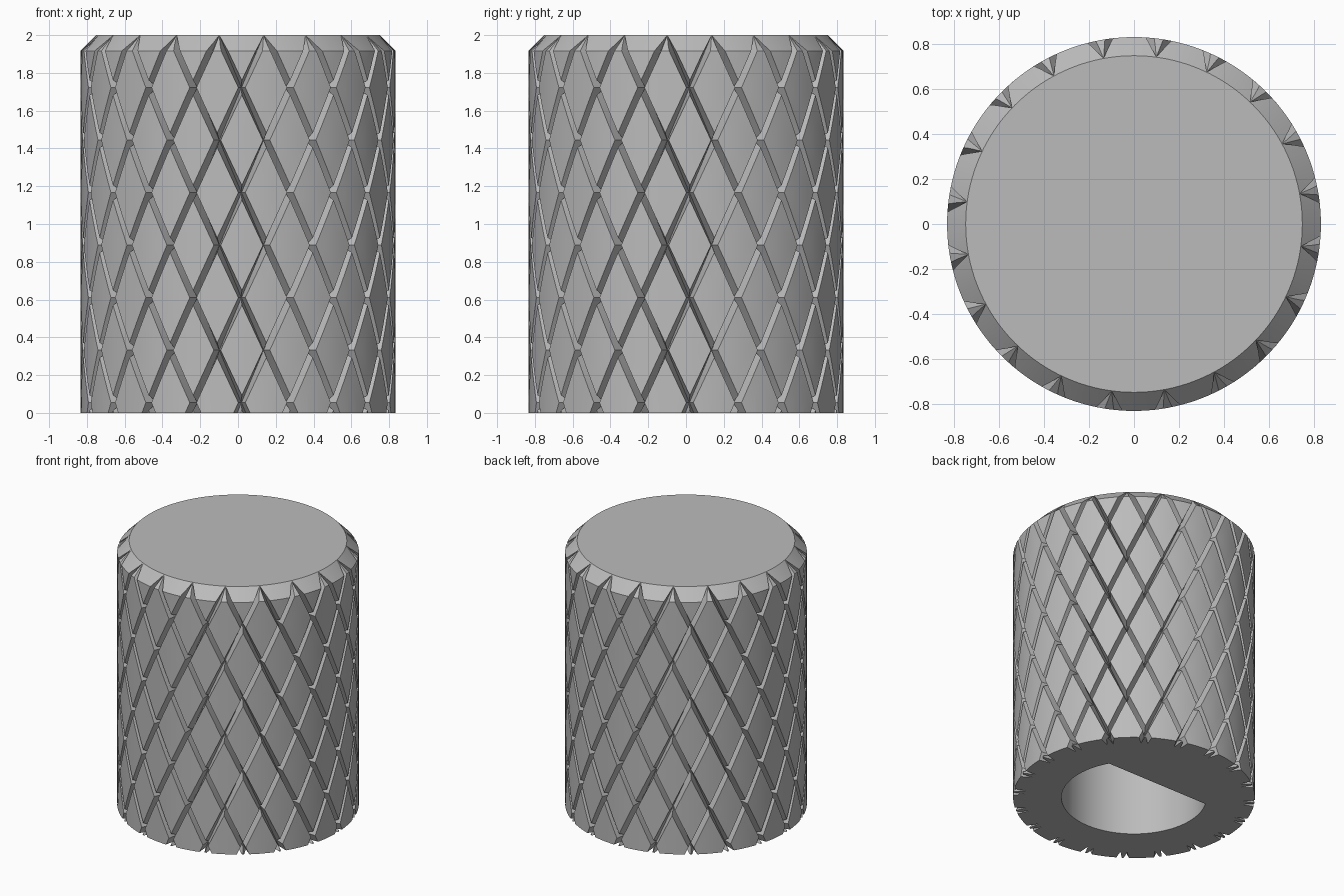
import bpy, bmesh, math

cube = bpy.data.objects.get("Cube")
if cube:
    bpy.data.objects.remove(cube)

R, FLOOR, HEIGHT = 0.833, 0.75, 2.0      # outer radius, groove floor radius, height
STARTS = 20                               # grooves per direction
HALF = math.pi / STARTS                   # angle between neighbouring crossings
RISE = 0.278                              # height between neighbouring crossings
Z0, A0 = 0.054, math.radians(-88.6)       # first crossing
INSET = 0.07                              # groove half width as share of a cell
N = 4                                     # pad subdivisions

grey = bpy.data.materials.new("grey_plastic")
grey.use_nodes = True
colour = (0.5, 0.5, 0.5, 1)
grey.diffuse_color = colour
grey.node_tree.nodes["Principled BSDF"].inputs["Base Color"].default_value = colour


def make_object(name, bm):
    bmesh.ops.recalc_face_normals(bm, faces=bm.faces[:])
    mesh = bpy.data.meshes.new(name)
    bm.to_mesh(mesh)
    bm.free()
    mesh.materials.append(grey)
    obj = bpy.data.objects.new(name, mesh)
    bpy.context.collection.objects.link(obj)
    return obj


def loft(name, rings):
    """Closed solid through matching rings of points."""
    bm = bmesh.new()
    loops = [[bm.verts.new(p) for p in ring] for ring in rings]
    n = len(loops[0])
    for low, high in zip(loops, loops[1:]):
        for k in range(n):
            bm.faces.new((low[k], low[(k + 1) % n], high[(k + 1) % n], high[k]))
    bm.faces.new(loops[0])
    bm.faces.new(loops[-1])
    return make_object(name, bm)


def circle(radius, z, n=160):
    return [(radius * math.cos(math.tau * k / n), radius * math.sin(math.tau * k / n), z)
            for k in range(n)]


# Knurled grip: diamond pads with sloped walls falling to the groove floors
def add_cell(bm, i, j):
    def vert(a, b, radius):
        angle = A0 + (i + a - j - b) * HALF
        z = Z0 + (i + a + j + b) * RISE
        return bm.verts.new((radius * math.cos(angle), radius * math.sin(angle), z))

    def pad(k):
        return INSET + (1 - 2 * INSET) * k / N

    grid = [[vert(pad(p), pad(q), R) for q in range(N + 1)] for p in range(N + 1)]
    for p in range(N):
        for q in range(N):
            bm.faces.new((grid[p][q], grid[p + 1][q], grid[p + 1][q + 1], grid[p][q + 1]))
    rim = ([(k, 0) for k in range(N)] + [(N, k) for k in range(N)]
           + [(N - k, N) for k in range(N)] + [(0, N - k) for k in range(N)])
    outer = [vert(p / N, q / N, FLOOR) for p, q in rim]
    for k, (p, q) in enumerate(rim):
        m = (k + 1) % len(rim)
        p2, q2 = rim[m]
        bm.faces.new((outer[k], outer[m], grid[p2][q2], grid[p][q]))


bm = bmesh.new()
for s in range(-3, 9):
    for d in range(2 * STARTS):
        if (s + d) % 2 == 0:
            add_cell(bm, (s + d) // 2, (s - d) // 2)
bmesh.ops.remove_doubles(bm, verts=bm.verts[:], dist=0.0005)
# Close both ragged ends, to be trimmed off below
tips = {False: bm.verts.new((0, 0, -1.5)), True: bm.verts.new((0, 0, 3.5))}
for edge in [e for e in bm.edges if e.is_boundary]:
    bm.faces.new((*edge.verts, tips[edge.verts[0].co.z > 1]))
knob = make_object("knurled_knob", bm)

# Trimming envelope with the top chamfer
envelope = loft("chamfer_envelope", [circle(0.95, 0), circle(0.95, HEIGHT - 0.2),
                                     circle(0.75, HEIGHT)])

# D-shaped shaft socket, flat towards the back
SOCKET, FLAT, DEPTH = 0.5, 0.25, 1.67
start = math.asin(FLAT / SOCKET)
sweep = math.pi + 2 * start
outline = [(SOCKET * math.cos(start - sweep * k / 64), SOCKET * math.sin(start - sweep * k / 64))
           for k in range(65)]
socket = loft("shaft_socket", [[(x, y, z) for x, y in outline] for z in (-0.2, DEPTH)])

bpy.context.view_layer.objects.active = knob
for cutter, operation in ((envelope, 'INTERSECT'), (socket, 'DIFFERENCE')):
    cutter.hide_render = True
    mod = knob.modifiers.new(cutter.name, 'BOOLEAN')
    mod.solver = 'EXACT'
    mod.operation = operation
    mod.object = cutter
    bpy.ops.object.modifier_apply(modifier=mod.name)
    bpy.data.objects.remove(cutter)

bpy.ops.object.select_all(action='DESELECT')
knob.select_set(True)
bpy.ops.object.shade_smooth_by_angle(angle=math.radians(25))
